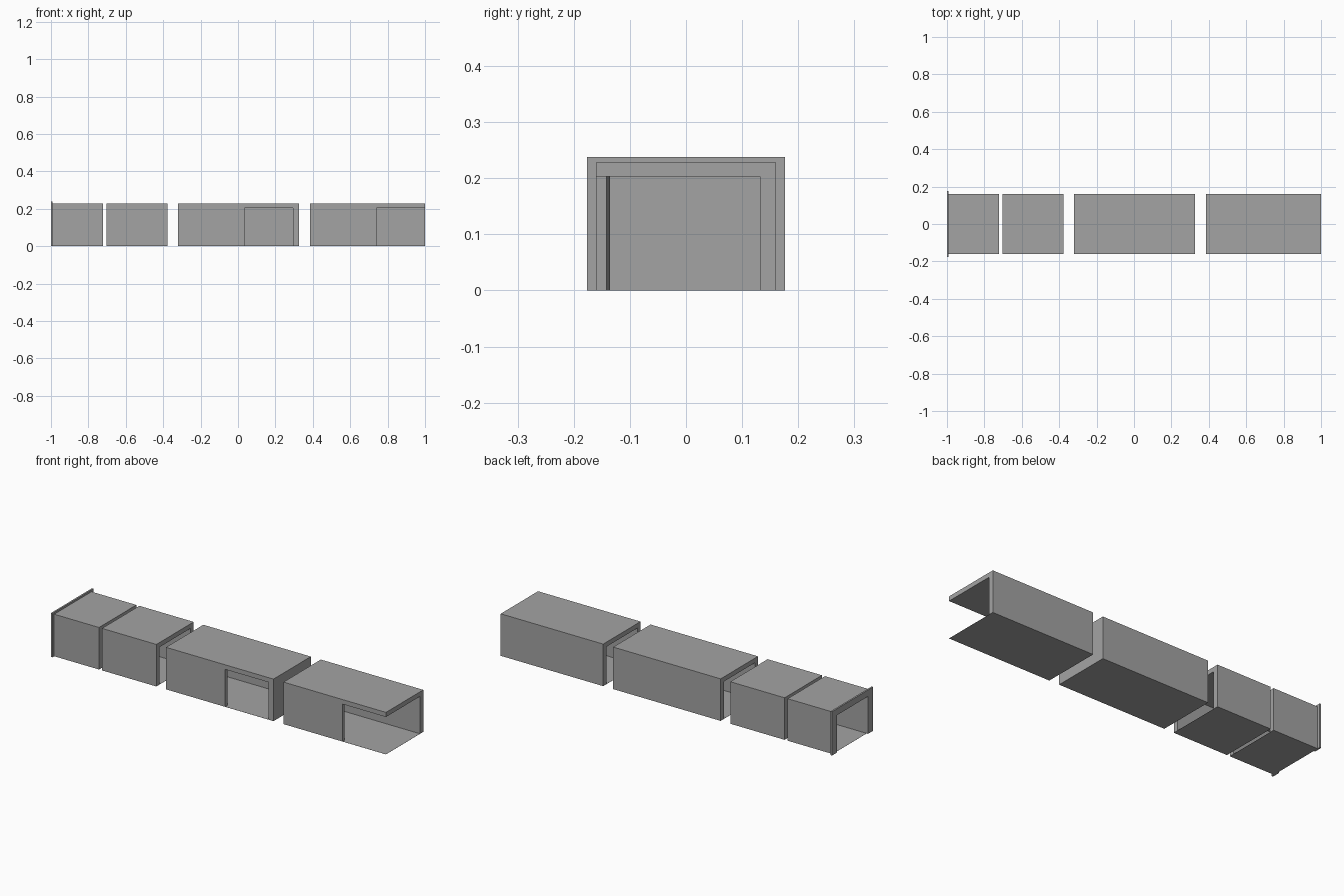
import bpy
import bmesh

if "Cube" in bpy.data.objects:
    bpy.data.objects.remove(bpy.data.objects["Cube"])

OUT, INN_B = 0.16, 0.132          # outer half width, inner face of back wall
ROOF, CEIL, FLOOR = 0.228, 0.203, 0.0005
FRONT_A, FRONT_B = -0.134, -0.142  # front wall inner face thins toward doorways

# Dark grey shared by all parts
grey = bpy.data.materials.new("dark_grey")
grey.diffuse_color = (0.37, 0.37, 0.37, 1)
grey.use_nodes = True
grey.node_tree.nodes["Principled BSDF"].inputs["Base Color"].default_value = grey.diffuse_color


def prism(name, plan, z0, z1):
    """Extrude a plan outline from z0 to z1."""
    bm = bmesh.new()
    face = bm.faces.new([bm.verts.new((x, y, z0)) for x, y in plan])
    ext = bmesh.ops.extrude_face_region(bm, geom=[face])
    top = [v for v in ext["geom"] if isinstance(v, bmesh.types.BMVert)]
    bmesh.ops.translate(bm, verts=top, vec=(0, 0, z1 - z0))
    bmesh.ops.recalc_face_normals(bm, faces=bm.faces)
    mesh = bpy.data.meshes.new(name)
    bm.to_mesh(mesh)
    bm.free()
    mesh.materials.append(grey)
    obj = bpy.data.objects.new(name, mesh)
    bpy.context.collection.objects.link(obj)
    return obj


def rect(x0, x1, y0, y1):
    return [(x0, y0), (x1, y0), (x1, y1), (x0, y1)]


def hollow(obj, plan, z0, z1):
    """Carve a room with the given plan out of a block."""
    cutter = prism("room_cutter", plan, z0, z1)
    cutter.hide_render = True
    mod = obj.modifiers.new("room", "BOOLEAN")
    mod.operation, mod.solver, mod.object = "DIFFERENCE", "EXACT", cutter
    bpy.context.view_layer.objects.active = obj
    bpy.ops.object.modifier_apply(modifier=mod.name)
    bpy.data.objects.remove(cutter)


def section(name, x0, x1, room):
    hollow(prism(name, rect(x0, x1, -OUT, OUT), 0, ROOF), room, FLOOR, CEIL)


def door_room(x0, door, x1):
    """Room open at x0, with a front doorway from door to x1."""
    return [(x0, FRONT_A), (door, FRONT_B), (door, -0.2), (x1, -0.2),
            (x1, INN_B), (x0, INN_B)]


# Short corridor sections, open at both ends
section("entry_section", -0.992, -0.722, rect(-1.1, -0.6, -INN_B, INN_B))
section("second_section", -0.704, -0.378, rect(-0.8, -0.3, -INN_B, INN_B))

# Long section with closed right end and front doorway
section("middle_section", -0.320, 0.325, door_room(-0.4, 0.035, 0.295))

# End section with an open front right corner
section("end_section", 0.385, 1.0, door_room(0.3, 0.74, 1.1))

# Thin flange around the entry
flange = prism("entry_flange", rect(-1.0, -0.991, -0.176, 0.176), 0, 0.238)
hollow(flange, rect(-1.1, -0.9, -INN_B, INN_B), -0.1, CEIL)
